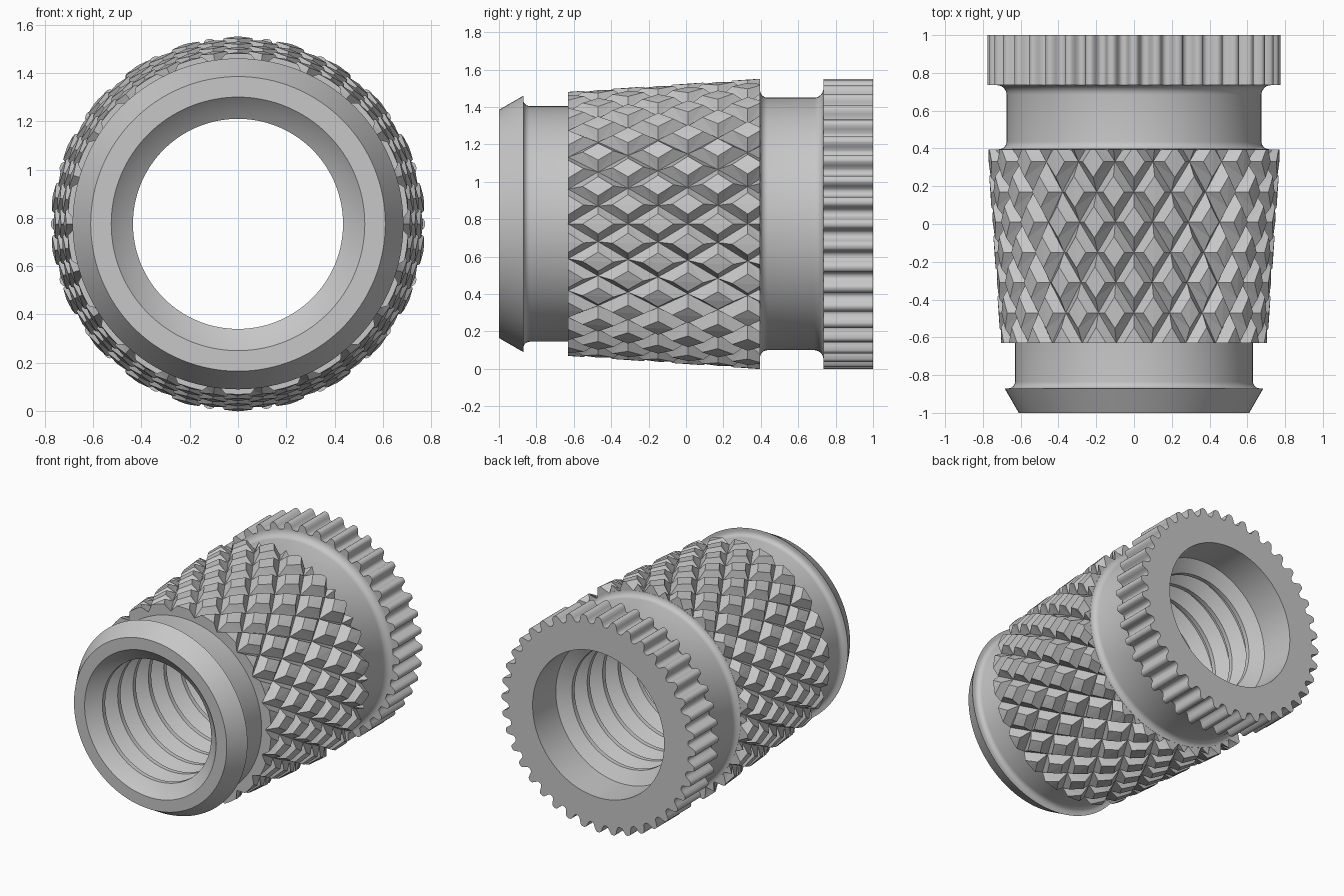
import bpy, bmesh, math
from math import sin, cos, pi, tau

AXIS_Z = 0.775
if "Cube" in bpy.data.objects:
    bpy.data.objects.remove(bpy.data.objects["Cube"])

steel = bpy.data.materials.new("plain_grey_metal")
steel.use_nodes = True
GREY = (0.57, 0.57, 0.57, 1)
steel.diffuse_color = GREY
steel.node_tree.nodes["Principled BSDF"].inputs["Base Color"].default_value = GREY


def polar(r, a, y):
    return (r * sin(a), y, AXIS_Z + r * cos(a))


def finish(bm, name, angle=None):
    """Turn a bmesh into an object, smooth below the given angle."""
    bmesh.ops.recalc_face_normals(bm, faces=bm.faces)
    mesh = bpy.data.meshes.new(name)
    bm.to_mesh(mesh)
    bm.free()
    mesh.materials.append(steel)
    obj = bpy.data.objects.new(name, mesh)
    bpy.context.collection.objects.link(obj)
    if angle:
        bpy.ops.object.select_all(action='DESELECT')
        obj.select_set(True)
        bpy.context.view_layer.objects.active = obj
        bpy.ops.object.shade_smooth_by_angle(angle=math.radians(angle))


def ring_solid(name, profile, steps, angle):
    """Closed ring through (y, radius) points; a radius may be a function of angle."""
    bm = bmesh.new()
    loops = []
    for y, r in profile:
        loops.append([bm.verts.new(polar(r(a) if callable(r) else r, a, y))
                      for a in (tau * k / steps for k in range(steps))])
    for p, q in zip(loops, loops[1:] + loops[:1]):
        for k in range(steps):
            n = (k + 1) % steps
            bm.faces.new((p[k], p[n], q[n], q[k]))
    finish(bm, name, angle)


def fillet(y, r, size, side, n=6):
    """Concave quarter arc; side -1 runs down off a wall, +1 runs up to one."""
    pts = []
    for k in range(n + 1):
        t = pi / 2 * k / n
        pts.append((y + size * (1 - cos(t)), r + size * (1 - sin(t))))
    if side > 0:
        pts = [(2 * y - a, b) for a, b in reversed(pts)]
    return pts


# Sleeve: bevelled pilot collar, two necks and the threaded bore
MOUTH, CREST, ROOT = 0.525, 0.435, 0.515
LEAD, RIDGES = 0.175, 10
sleeve = [(-0.96, 0.485), (-1, MOUTH), (-1, 0.61), (-0.87, 0.685)]
sleeve += fillet(-0.87, 0.63, 0.035, -1)
sleeve += [(-0.62, 0.63), (-0.62, 0.64), (0.39, 0.68), (0.39, 0.715)]
sleeve += fillet(0.396, 0.675, 0.04, -1) + fillet(0.735, 0.675, 0.05, 1)
sleeve += [(0.735, MOUTH)]
for i in reversed(range(RIDGES)):
    y = -0.91 + LEAD * i
    if i < RIDGES - 1:
        sleeve += [(y + 0.1, ROOT), (y + 0.075, ROOT)]
    sleeve += [(y + 0.016, CREST), (y - 0.016, CREST)]
ring_solid("sleeve", sleeve, 128, 30)

# Splined flange with a plain counterbore
TEETH = 40


def spline_radius(a):
    return 0.746 + 0.029 * math.tanh(1.8 * cos(TEETH * a)) / math.tanh(1.8)


ring_solid("splined_flange",
           [(0.735, MOUTH), (0.735, spline_radius), (1, spline_radius), (1, MOUTH)],
           TEETH * 12, 50)

# Diamond knurl on a tapered band
Y0, Y1, COUNT, PITCH = -0.63, 0.395, 22, 0.32
TOP = 0.52


def taper(y, front, back):
    return front + (back - front) * (y - Y0) / (Y1 - Y0)


bm = bmesh.new()
for row in range(-1, 9):
    yc = Y0 + row * PITCH / 2
    for i in range(COUNT):
        ac = tau * (i + 0.5 * (row % 2)) / COUNT
        base, top = [], []
        for u, v in ((1, 0), (0, 1), (-1, 0), (0, -1)):
            y, a = yc + v * PITCH / 2, ac + u * pi / COUNT
            base.append(bm.verts.new(polar(taper(y, 0.66, 0.712), a, y)))
            y, a = yc + TOP * v * PITCH / 2, ac + TOP * u * pi / COUNT
            top.append(bm.verts.new(polar(taper(y, 0.706, 0.776), a, y)))
        for k in range(4):
            n = (k + 1) % 4
            bm.faces.new((base[k], base[n], top[n], top[k]))
        bm.faces.new((top[0], top[1], top[3]))
        bm.faces.new((top[1], top[2], top[3]))
bmesh.ops.remove_doubles(bm, verts=bm.verts, dist=0.0005)
bmesh.ops.triangulate(bm, faces=[f for f in bm.faces if len(f.verts) > 3])
for y, way in ((Y0, -1), (Y1, 1)):
    bmesh.ops.bisect_plane(bm, geom=bm.verts[:] + bm.edges[:] + bm.faces[:],
                           plane_co=(0, y, 0), plane_no=(0, way, 0),
                           clear_outer=True)
    # Close the end with a flat wall reaching inside the sleeve
    rim = [e for e in bm.edges if e.is_boundary
           and all(abs(v.co.y - y) < 1e-4 for v in e.verts)]
    wall = bmesh.ops.extrude_edge_only(bm, edges=rim)
    for v in wall["geom"]:
        if isinstance(v, bmesh.types.BMVert):
            v.co = polar(0.625, math.atan2(v.co.x, v.co.z - AXIS_Z), y)
finish(bm, "diamond_knurl")
